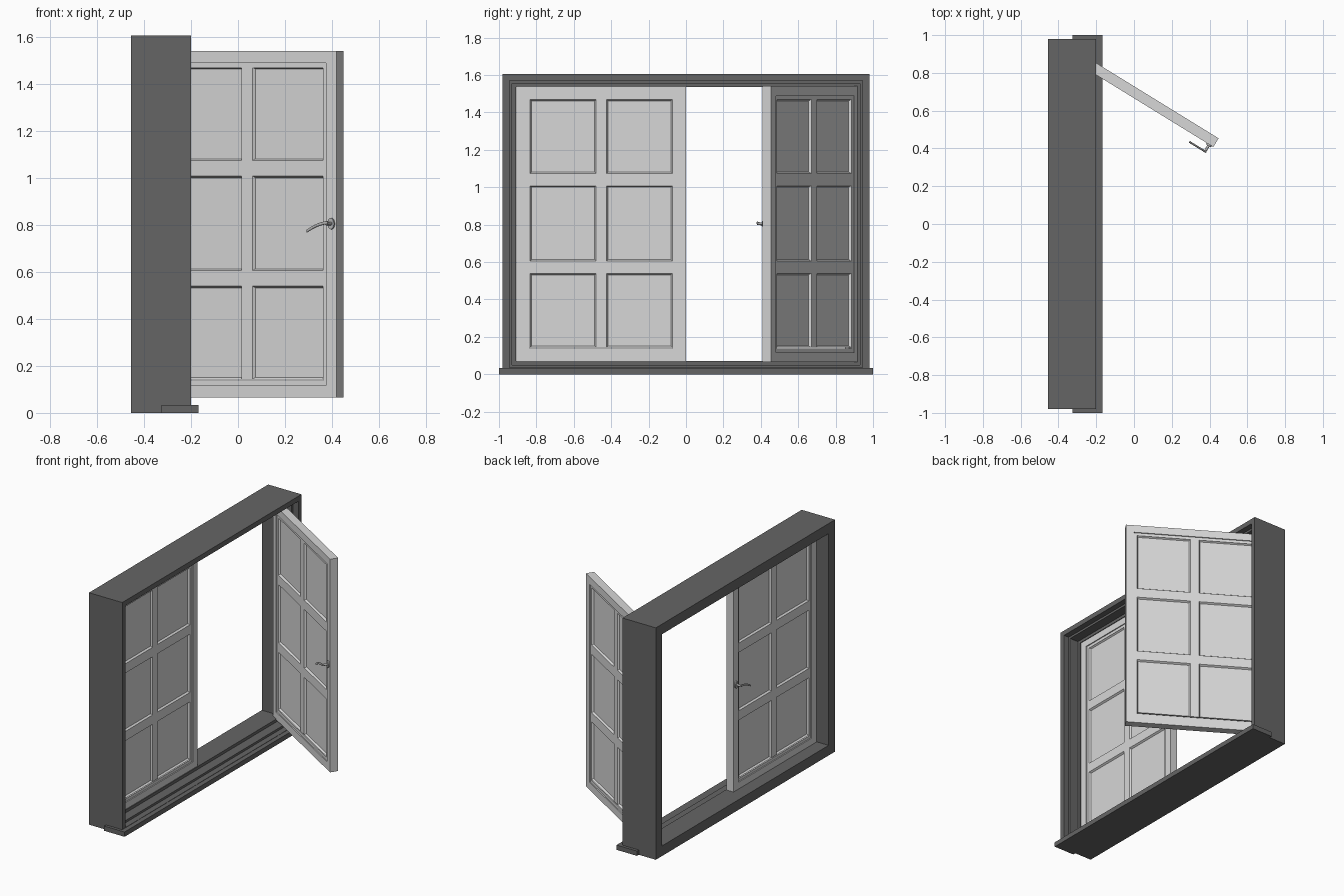
import bpy, bmesh, math
from mathutils import Matrix, Vector

cube = bpy.data.objects.get("Cube")
if cube:
    bpy.data.objects.remove(cube)


def material(name, value):
    m = bpy.data.materials.new(name)
    m.use_nodes = True
    color = (value, value, value, 1)
    m.diffuse_color = color
    m.node_tree.nodes["Principled BSDF"].inputs["Base Color"].default_value = color
    return m


DARK = material("dark grey frame", 0.13)
LIGHT = material("light grey sash", 0.68)
METAL = material("handle metal", 0.45)


def finish(bm, name, mat):
    bmesh.ops.recalc_face_normals(bm, faces=bm.faces)
    me = bpy.data.meshes.new(name)
    bm.to_mesh(me)
    bm.free()
    me.materials.append(mat)
    ob = bpy.data.objects.new(name, me)
    bpy.context.collection.objects.link(ob)
    return ob


def add_box(bm, x, y, z):
    size = [b - a for a, b in (x, y, z)]
    mid = [(a + b) / 2 for a, b in (x, y, z)]
    bmesh.ops.create_cube(bm, size=1, matrix=Matrix.Translation(mid) @ Matrix.Diagonal((*size, 1)))


def add_ring(bm, profile, y, z):
    """Sweep a closed profile of (depth, inset) points around a rectangle."""
    loops = []
    for x, t in profile:
        corners = ((y[0] + t, z[0] + t), (y[1] - t, z[0] + t), (y[1] - t, z[1] - t), (y[0] + t, z[1] - t))
        loops.append([bm.verts.new((x, a, b)) for a, b in corners])
    for i, a in enumerate(loops):
        b = loops[(i + 1) % len(loops)]
        for k in range(4):
            n = (k + 1) % 4
            bm.faces.new((a[k], a[n], b[n], b[k]))


# Outer frame with stepped rebate
bm = bmesh.new()
BACK, FRONT = -0.455, -0.2
add_ring(bm, [(BACK, 0), (FRONT, 0), (FRONT, 0.035), (-0.24, 0.035), (-0.24, 0.05),
              (-0.305, 0.05), (-0.305, 0.07), (BACK, 0.07)], (-0.98, 0.98), (0, 1.605))
finish(bm, "window_frame", DARK)

# Projecting sill
bm = bmesh.new()
add_box(bm, (-0.325, -0.168), (-1, 1), (0, 0.033))
finish(bm, "sill", DARK)

# Sash dimensions, measured from the hinge edge
W, Z0, Z1 = 0.905, 0.065, 1.54
HALF, BAR, PANE = 0.027, 0.02, 0.008
COLUMNS = ((0.072, 0.425), (0.48, 0.833))
ROWS = ((0.143, 0.54), (0.605, 1.008), (1.073, 1.47))


def build_sash(label, side, angle):
    parts = []

    # Surround with a stepped inner edge
    bm = bmesh.new()
    add_ring(bm, [(-HALF, 0), (HALF, 0), (HALF, 0.052), (BAR, 0.052), (BAR, 0.072),
                  (-BAR, 0.072), (-BAR, 0.052), (-HALF, 0.052)], (0, W), (Z0, Z1))
    parts.append((bm, "sash_surround", LIGHT))

    # Mullion and cross rails
    bm = bmesh.new()
    add_box(bm, (-BAR, BAR), (COLUMNS[0][1], COLUMNS[1][0]), (ROWS[0][0], ROWS[2][1]))
    for col in COLUMNS:
        for low, high in zip(ROWS, ROWS[1:]):
            add_box(bm, (-BAR, BAR), col, (low[1], high[0]))
    parts.append((bm, "sash_bars", LIGHT))

    # Recessed panels and their sloped beads
    panels, beads = bmesh.new(), bmesh.new()
    for col in COLUMNS:
        for row in ROWS:
            add_box(panels, (-PANE, PANE), col, row)
            add_ring(beads, [(-BAR, 0), (BAR, 0), (PANE, 0.008), (-PANE, 0.008)], col, row)
    parts += [(panels, "sash_panels", LIGHT), (beads, "sash_beads", LIGHT)]

    # Handle rose and neck on the inner face
    bm = bmesh.new()
    u, z = W - 0.025, 0.805
    turn = Matrix.Rotation(math.pi / 2, 4, "Y")
    for depth, ry, rz in ((0.008, 0.016, 0.024), (0.045, 0.007, 0.007)):
        place = Matrix.Translation((-HALF - depth / 2, u, z)) @ Matrix.Diagonal((1, ry, rz, 1)) @ turn
        bmesh.ops.create_cone(bm, cap_ends=True, segments=20, radius1=1, radius2=1,
                              depth=depth, matrix=place)
    # Drooping lever, swept as an ellipse along an arc
    rings, steps, sides = [], 10, 12
    for i in range(steps + 1):
        f = i / steps
        centre = Vector((-HALF - 0.043, u + 0.008 - 0.105 * f, z + 0.004 - 0.036 * f ** 1.8))
        ring = []
        for k in range(sides):
            a = math.tau * k / sides
            ring.append(bm.verts.new(centre + Vector((0.005 * math.cos(a), 0, 0.007 * math.sin(a)))))
        rings.append(ring)
    for a, b in zip(rings, rings[1:]):
        for k in range(sides):
            n = (k + 1) % sides
            bm.faces.new((a[k], a[n], b[n], b[k]))
    bm.faces.new(rings[0])
    bm.faces.new(rings[-1])
    parts.append((bm, "handle", METAL))

    for bm, name, mat in parts:
        bmesh.ops.scale(bm, vec=(1, -side, 1), verts=bm.verts)
        ob = finish(bm, label + "_" + name, mat)
        ob.location = (-0.337, side * W, 0)
        ob.rotation_euler.z = angle
        if mat is METAL:
            bpy.ops.object.select_all(action="DESELECT")
            ob.select_set(True)
            bpy.context.view_layer.objects.active = ob
            bpy.ops.object.shade_smooth_by_angle()


build_sash("closed", -1, 0)
build_sash("open", 1, math.radians(58.4))
